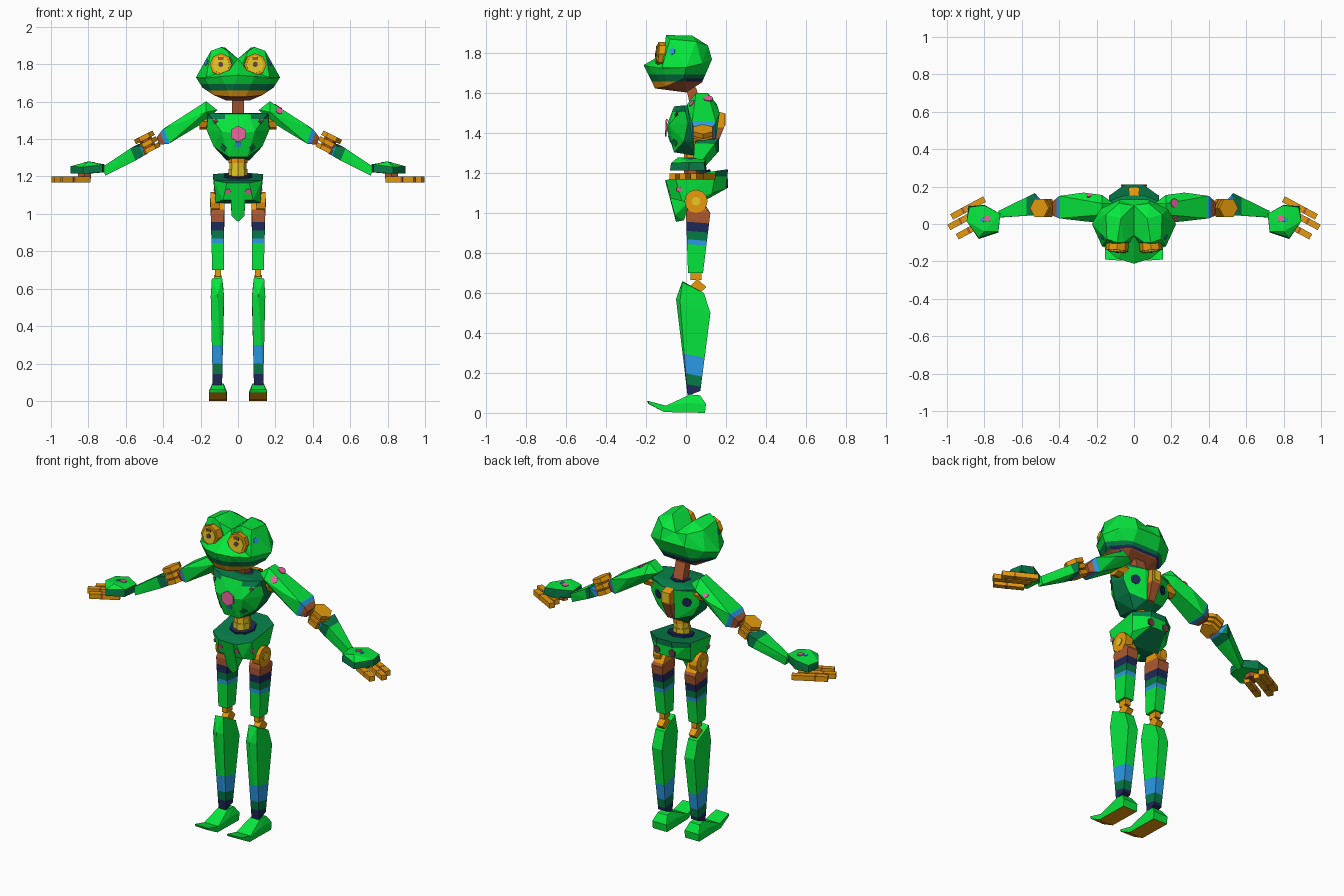
import bpy, bmesh, math
from mathutils import Vector, Matrix

if "Cube" in bpy.data.objects:
    bpy.data.objects.remove(bpy.data.objects["Cube"])

COLS = {
    "green": (0.002, 0.86, 0.05), "dark_green": (0.002, 0.20, 0.065),
    "navy": (0.013, 0.022, 0.10), "blue": (0.025, 0.34, 0.82),
    "brown": (0.42, 0.10, 0.03), "orange": (0.84, 0.34, 0.004),
    "yellow": (0.88, 0.64, 0.02), "pink": (0.95, 0.15, 0.40),
    "maroon": (0.14, 0.05, 0.06),
}
MATS = {}
for n, c in COLS.items():
    MATS[n] = bpy.data.materials.new(n)
    MATS[n].diffuse_color = (*c, 1)
NAMES = list(COLS)


def make(name, bm, mat):
    bmesh.ops.recalc_face_normals(bm, faces=bm.faces)
    me = bpy.data.meshes.new(name)
    for f in bm.faces:
        f.material_index = NAMES.index(mat)
    bm.to_mesh(me)
    bm.free()
    for m in MATS.values():
        me.materials.append(m)
    ob = bpy.data.objects.new(name, me)
    bpy.context.collection.objects.link(ob)
    return ob


def hull(name, pts, mat, s=1, sym=False):
    """Faceted convex block; s mirrors it, sym adds the other half."""
    bm = bmesh.new()
    for x, y, z in pts:
        bm.verts.new((x * s, y, z))
        if sym and x:
            bm.verts.new((-x, y, z))
    bmesh.ops.convex_hull(bm, input=bm.verts)
    loose = [v for v in bm.verts if not v.link_faces]
    bmesh.ops.delete(bm, geom=loose, context='VERTS')
    bmesh.ops.dissolve_limit(bm, angle_limit=0.02, verts=bm.verts, edges=bm.edges)
    return make(name, bm, mat)


def disc(name, c, axis, r, depth, mat, n=8):
    bm = bmesh.new()
    rot = Vector(axis).to_track_quat('Z', 'Y').to_matrix().to_4x4()
    bmesh.ops.create_cone(bm, cap_ends=True, segments=n, radius1=r, radius2=r,
                          depth=depth, matrix=Matrix.Translation(c) @ rot)
    return make(name, bm, mat)


def box(name, c, size, mat, direction=(1, 0, 0)):
    bm = bmesh.new()
    rot = Vector(direction).to_track_quat('X', 'Z').to_matrix().to_4x4()
    bmesh.ops.create_cube(bm, size=1, matrix=Matrix.Translation(c) @ rot @ Matrix.Diagonal((*size, 1)))
    return make(name, bm, mat)


def cut(ob, planes):
    bm = bmesh.new()
    bm.from_mesh(ob.data)
    for co, no in planes:
        bmesh.ops.bisect_plane(bm, geom=bm.verts[:] + bm.edges[:] + bm.faces[:],
                               plane_co=co, plane_no=no)
    bm.to_mesh(ob.data)
    bm.free()


def bands(ob, normal, limits):
    """Cut along an axis; faces take the colour of the first limit above them."""
    n = Vector(normal)
    cut(ob, [(n * (d / n.length_squared), n) for d, _ in limits[:-1]])
    for p in ob.data.polygons:
        h = p.center.dot(n)
        p.material_index = NAMES.index(next(m for d, m in limits if h <= d))


def recolour(ob, mat, rule):
    for p in ob.data.polygons:
        if rule(p.center, p.normal):
            p.material_index = NAMES.index(mat)


def spot(name, ob, start, direction, r, mat, n=8, normal=None):
    """Thin painted plate laid on the surface hit by a ray."""
    ok, loc, nor, _ = ob.ray_cast(Vector(start), Vector(direction))
    if ok:
        disc(name, loc, normal or nor, r, 0.008, mat, n)


# Head: jaw block and two brow lobes
head = hull("head", [
    (0, -.212, 1.742), (.09, -.185, 1.735), (.175, -.11, 1.725), (.225, .0, 1.73),
    (.18, .08, 1.75), (.08, .13, 1.77), (0, -.07, 1.825), (0, .10, 1.825),
    (.04, -.155, 1.625), (.13, -.1, 1.635), (.19, -.01, 1.675), (.09, .08, 1.655),
    (.06, 0, 1.605)], "green", sym=True)
cut(head, [((0, 0, 0), (0, 1, 0))])
bands(head, (0, 0, 1), [(1.63, "brown"), (1.66, "orange"), (1.675, "navy"),
                        (1.695, "dark_green"), (9, "green")])
recolour(head, "dark_green", lambda c, n: 1.66 < c.z < 1.695 and c.y < 0)
recolour(head, "brown", lambda c, n: c.z < 1.66 and (c.y > 0 or n.z < -.8))
for s in (1, -1):
    lobe = hull("brow_lobe", [
        (0, -.06, 1.83), (.01, -.10, 1.77), (.055, -.10, 1.872), (.09, -.10, 1.892),
        (.145, -.08, 1.872), (.225, 0, 1.73), (.17, -.12, 1.73), (.07, .03, 1.89),
        (.15, .05, 1.86), (.08, .11, 1.84), (0, .10, 1.825), (.18, .08, 1.75),
        (.08, .13, 1.77)], "green", s)
    e = Vector((.09 * s, -.12, 1.797))
    tilt = (.1 * s, -1, .08)
    disc("eye_rim", e, tilt, .06, .045, "orange")
    disc("eye", e + Vector((0, -.018, 0)), tilt, .047, .022, "yellow")
    disc("pupil", e + Vector((.002 * s, -.029, .002)), tilt, .015, .008, "maroon", 6)
    box("eye_slit", e + Vector((.002 * s, -.027, .034)), (.03, .008, .014), "brown")
    spot("cheek_spot", lobe, (s, -.07, 1.81), (-s, 0, 0), .018, "blue", 6)

# Neck
neck = hull("neck", [(.033, -.0, 1.63), (.033, .05, 1.63), (.033, .03, 1.5), (.033, .09, 1.5)],
            "brown", sym=True)
bands(neck, (0, 0, 1), [(1.535, "orange"), (9, "brown")])

# Torso with shoulder yoke, chest marks and spine
torso = hull("torso", [
    (.06, -.06, 1.535), (.16, -.01, 1.54), (.165, .11, 1.53), (.05, .155, 1.51),
    (0, -.10, 1.43), (.09, -.085, 1.44), (.168, .01, 1.45), (.16, .1, 1.43),
    (.05, -.06, 1.305), (.13, -.01, 1.36), (.06, .07, 1.285), (.03, .14, 1.33),
    (.12, .10, 1.36)], "green", sym=True)
cut(torso, [((x, 0, 0), (1, 0, 0)) for x in (-.07, .07)])
bands(torso, (0, 0, 1), [(1.508, "green"), (9, "dark_green")])
recolour(torso, "green", lambda c, n: abs(c.x) < .07 and n.y < -.5)
recolour(torso, "dark_green", lambda c, n: n.y > -.2 and (abs(n.x) > .6 or n.z < -.35))
disc("neck_socket", (0, .045, 1.533), (0, 0, 1), .06, .008, "navy")
spot("chest_badge", torso, (0.001, -1, 1.428), (0, 1, 0), .044, "pink", 6, (0, -1, .05))
spot("chest_light", torso, (0.001, -1, 1.372), (0, 1, 0), .018, "blue", 6)
spine = hull("spine_plate", [(.022, .12, 1.52), (.03, .195, 1.50), (.03, .195, 1.44),
                             (.02, .15, 1.33), (.02, .10, 1.32)], "orange", sym=True)
bands(spine, (0, 0, 1), [(1.43, "brown"), (9, "orange")])
box("spine_inset", (0, .194, 1.47), (.035, .009, .06), "yellow")

# Waist column
for i, m in enumerate(("orange", "yellow", "yellow", "orange")):
    disc("waist_segment", (0, .04, 1.19 + .033 * i), (0, 0, 1), .05 if i % 2 else .045, .036, m)

# Hips: sloping dark top, green sides
hip = hull("hips", [
    (.06, -.102, 1.165), (.13, -.055, 1.18), (.135, .15, 1.212), (.05, .21, 1.22),
    (.055, .205, 1.125), (.12, .13, 1.10), (.10, .08, 1.055), (.12, -.02, 1.06),
    (.08, -.075, 1.075)], "green", sym=True)
bands(hip, (0, 0, 1), [(1.185, "green"), (9, "green")])
recolour(hip, "dark_green", lambda c, n: n.z > .6 or n.z < -.85 or (c.z > 1.185 and c.y > .15))
disc("waist_socket", (0, .05, 1.196), (0, -.16, 1), .075, .024, "navy")
hull("hip_guard", [(.04, -.105, 1.165), (.035, -.055, .99), (0, -.05, .957), (0, -.01, .965),
                   (.035, .02, 1.06), (.04, .03, 1.12)], "green", sym=True)

for s in (1, -1):
    spot("chest_mark", torso, (.078 * s, -1, 1.355), (0, 1, 0), .022, "dark_green", 4)
    spot("yoke_mark", torso, (.12 * s, -1, 1.495), (0, 1, 0), .014, "maroon", 4)
    spot("back_mark", torso, (.095 * s, 1, 1.44), (0, -1, 0), .028, "navy")
    spot("hip_mark", hip, (.055 * s, -1, 1.12), (0, 1, 0), .016, "pink", 6)
    spot("hip_back_mark", hip, (.05 * s, 1, 1.15), (0, -1, 0), .024, "maroon", 6)
    spot("hip_side_mark", hip, (s, -.035, 1.12), (-s, 0, 0), .014, "pink", 6)

    # Leg
    disc("hip_joint", (.122 * s, .05, 1.06), (1, 0, 0), .058, .048, "orange", 12)
    disc("hip_cap", (.147 * s, .05, 1.06), (1, 0, 0), .022, .006, "yellow", 12)
    thigh = hull("thigh", [
        (.072, .02, 1.07), (.072, .08, 1.07), (.138, .02, 1.04), (.138, .08, 1.04),
        (.074, 0, 1.0), (.146, 0, 1.0), (.074, .122, 1.0), (.146, .122, 1.0),
        (.076, .01, .70), (.138, .01, .70), (.076, .085, .70), (.138, .085, .70)], "green", s)
    bands(thigh, (0, .08, 1), [(.846, "green"), (.87, "blue"), (.912, "dark_green"),
                               (.958, "navy"), (1.025, "brown"), (9, "orange")])
    box("knee_upper", (.107 * s, .05, .685), (.034, .055, .04), "orange")
    knee = box("knee_joint", (.107 * s, 0, 0), (.04, .06, .06), "orange")
    knee.data.transform(Matrix.Translation((0, .058, .63)) @ Matrix.Rotation(.8, 4, 'X'))
    shin = hull("shin", [
        (.085, -.018, .66), (.14, -.018, .655), (.075, -.03, .56), (.11, -.05, .57),
        (.146, -.03, .56), (.078, .09, .60), (.14, .09, .60), (.075, .122, .50),
        (.142, .122, .50), (.085, .008, .085), (.135, .008, .085),
        (.085, .072, .11), (.135, .072, .11)], "green", s)
    bands(shin, (0, .2, 1), [(.145, "navy"), (.198, "dark_green"), (.295, "blue"), (9, "green")])

    # Foot: upturned toe, flat sole, ankle cuff
    foot = hull("foot", [(.06, -.05, .038), (.155, -.05, .038), (.06, -.1, .036), (.155, -.1, .036),
                         (.06, .095, 0), (.155, .095, 0), (.06, -.11, .004), (.155, -.11, .004),
                         (.06, .1, .045), (.155, .1, .045), (.06, .0, .05), (.155, .0, .05),
                         (.078, .02, .092), (.138, .02, .092), (.075, .07, .088), (.14, .07, .088)],
                "green", s)
    toe = hull("toe", [(.063, -.196, .06), (.155, -.19, .06), (.063, -.188, .045), (.155, -.185, .045),
                       (.06, -.10, .036), (.155, -.10, .036), (.06, -.11, .004), (.155, -.11, .004)],
               "green", s)
    for ob in (foot, toe):
        recolour(ob, "orange", lambda c, n: n.z < -.5)

    # Upper arm and shoulder
    disc("shoulder_joint", (.17 * s, .075, 1.495), (1, 0, 0), .045, .07, "orange")
    arm = hull("upper_arm", [
        (.11, .05, 1.555), (.11, .11, 1.555), (.17, .05, 1.602), (.17, .11, 1.602),
        (.17, .005, 1.545), (.17, .155, 1.545), (.18, .04, 1.49), (.18, .12, 1.49),
        (.27, .015, 1.50), (.27, .168, 1.50), (.37, .03, 1.375), (.37, .15, 1.375),
        (.40, .03, 1.455), (.40, .15, 1.455), (.435, .045, 1.41), (.435, .12, 1.41),
        (.42, .05, 1.37), (.42, .12, 1.37)], "green", s)
    bands(arm, (s, 0, -.35), [(-.115, "green"), (-.088, "blue"), (9, "brown")])
    if s > 0:
        spot("shoulder_mark", arm, (.215, .112, 2), (0, 0, -1), .024, "pink")
        spot("shoulder_front_mark", arm, (.22, -1, 1.55), (0, 1, 0), .02, "pink")
    else:
        spot("shoulder_back_mark", arm, (-.24, 1, 1.53), (0, -1, 0), .014, "pink", 6)

    # Elbow: three stacked plates around a core
    axis = Vector((.45 * s, 0, .89))
    mid = Vector((.485 * s, .085, 1.378))
    disc("elbow_core", mid, axis, .035, .09, "brown", 6)
    for k in (-1, 0, 1):
        disc("elbow_plate", mid + axis * .035 * k, axis, .056, .026, "orange", 6)

    # Forearm
    fore = hull("forearm", [
        (.48, .06, 1.325), (.48, .11, 1.325), (.50, .05, 1.365), (.53, .165, 1.375),
        (.53, .165, 1.31), (.56, .045, 1.36), (.54, .05, 1.29), (.60, .13, 1.325),
        (.725, .07, 1.25), (.725, .035, 1.25), (.71, .07, 1.205), (.71, .035, 1.205)], "green", s)
    bands(fore, (s, 0, -.4), [(-.035, "brown"), (-.02, "blue"), (.035, "dark_green"), (9, "green")])

    # Hand and fingers
    hand = hull("hand", [
        (.715, .055, 1.265), (.725, -.04, 1.265), (.80, .10, 1.27), (.80, -.04, 1.28),
        (.83, -.075, 1.25), (.895, .015, 1.255), (.88, .09, 1.255), (.715, .05, 1.222),
        (.725, -.045, 1.222), (.80, .102, 1.215), (.83, -.08, 1.215), (.895, .015, 1.215),
        (.885, .095, 1.215)], "green", s)
    recolour(hand, "dark_green", lambda c, n: abs(n.z) < .6)
    spot("hand_mark", hand, (.785 * s, .03, 2), (0, 0, -1), .019, "pink")
    spot("hand_light", hand, (.812 * s, .02, 2), (0, 0, -1), .012, "blue", 6)
    disc("wrist_pin", (.82 * s, .03, 1.205), (0, 0, 1), .04, .03, "brown", 6)
    for tip, length in (((.975, .038), .2), ((.99, -.018), .21), ((.945, -.068), .17)):
        d = Vector((.88, -.475, 0))
        c = Vector((*tip, 1.184)) - d * length / 2
        box("finger", (c.x * s, c.y, c.z), (length, .033, .03), "orange", (d.x * s, d.y, 0))
        k = Vector((*tip, 1.184)) - d * .07
        box("finger_knuckle", (k.x * s, k.y, k.z), (.012, .034, .031), "brown", (d.x * s, d.y, 0))

for m in bpy.data.materials:
    if m.users and not m.is_grease_pencil:
        m.use_nodes = True
        m.node_tree.nodes["Principled BSDF"].inputs["Base Color"].default_value = m.diffuse_color
